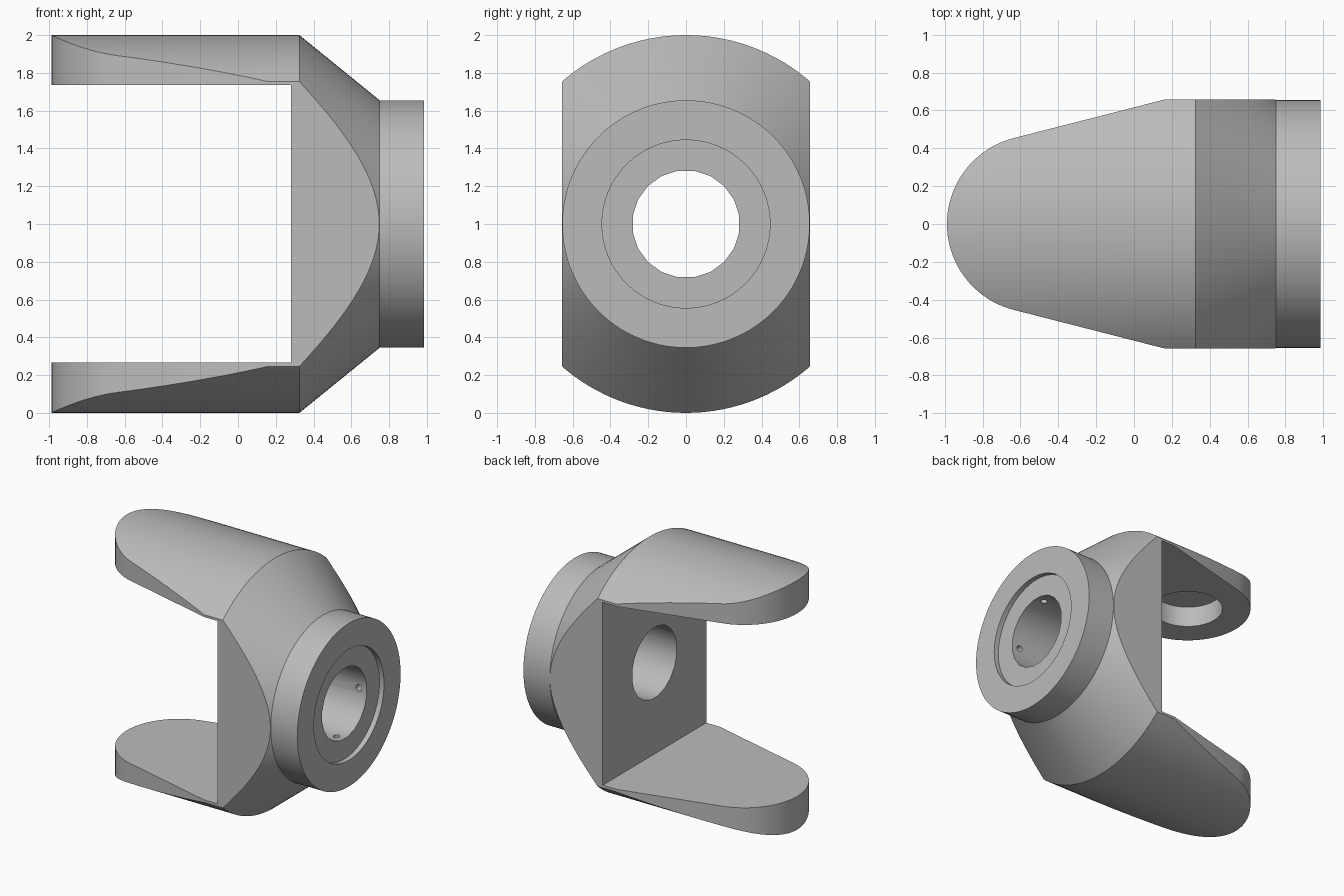
import bpy, bmesh, math
from mathutils import Matrix, Vector

if "Cube" in bpy.data.objects:
    bpy.data.objects.remove(bpy.data.objects["Cube"], do_unlink=True)

grey = bpy.data.materials.new("machined grey")
grey.use_nodes = True
grey.diffuse_color = (0.5, 0.5, 0.5, 1)
grey.node_tree.nodes["Principled BSDF"].inputs["Base Color"].default_value = (0.5, 0.5, 0.5, 1)

MID = 1.0          # height of the shaft axis
HALF_WIDTH = 0.657


def make_object(name, bm):
    bmesh.ops.recalc_face_normals(bm, faces=bm.faces)
    mesh = bpy.data.meshes.new(name)
    bm.to_mesh(mesh)
    bm.free()
    mesh.materials.append(grey)
    obj = bpy.data.objects.new(name, mesh)
    bpy.context.collection.objects.link(obj)
    return obj


def turned(name, profile, sides):
    """Solid of revolution about the shaft axis from (x, radius) points."""
    bm = bmesh.new()
    rings = []
    for x, r in profile:
        angles = [math.tau * i / sides for i in range(sides)]
        rings.append([bm.verts.new((x, r * math.cos(a), MID + r * math.sin(a))) for a in angles])
    for a, b in zip(rings, rings[1:]):
        for i in range(sides):
            j = (i + 1) % sides
            bm.faces.new((a[i], a[j], b[j], b[i]))
    bm.faces.new(rings[0])
    bm.faces.new(rings[-1])
    return make_object(name, bm)


def cylinder(name, centre, axis, radius, length, sides, spin=0):
    bm = bmesh.new()
    turn = Vector((0, 0, 1)).rotation_difference(Vector(axis)).to_matrix().to_4x4()
    bmesh.ops.create_cone(bm, cap_ends=True, segments=sides, radius1=radius, radius2=radius, depth=length,
                          matrix=Matrix.Translation(centre) @ turn @ Matrix.Rotation(spin, 4, "Z"))
    return make_object(name, bm)


def box(name, low, high):
    bm = bmesh.new()
    bmesh.ops.create_cube(bm, size=1)
    for v in bm.verts:
        v.co = [high[i] if v.co[i] > 0 else low[i] for i in range(3)]
    return make_object(name, bm)


def combine(target, tool, operation):
    """Apply a boolean and discard its tool."""
    tool.hide_render = True
    mod = target.modifiers.new(operation.lower(), "BOOLEAN")
    mod.operation, mod.solver, mod.object = operation, "EXACT", tool
    bpy.context.view_layer.objects.active = target
    bpy.ops.object.modifier_apply(modifier=mod.name)
    bpy.data.objects.remove(tool, do_unlink=True)


# Turned blank: drum, conical shoulder and flange
yoke = turned("yoke", [(-1.1, 1), (0.325, 1), (0.75, 0.655), (0.985, 0.655)], 128)

# Tapered plan with a rounded tip
tip_x, tip_r, taper = -0.52, 0.468, math.radians(14.4)
outline = [(1.2, -HALF_WIDTH), (1.2, HALF_WIDTH), (0.16, HALF_WIDTH)]
start, steps = math.pi / 2 + taper, 40
for i in range(steps + 1):
    a = start + (math.tau - 2 * start) * i / steps
    outline.append((tip_x + tip_r * math.cos(a), tip_r * math.sin(a)))
outline.append((0.16, -HALF_WIDTH))
bm = bmesh.new()
base = bm.faces.new([bm.verts.new((x, y, -0.2)) for x, y in outline])
extruded = bmesh.ops.extrude_face_region(bm, geom=[base])
bmesh.ops.translate(bm, vec=(0, 0, 2.4),
                    verts=[g for g in extruded["geom"] if isinstance(g, bmesh.types.BMVert)])
combine(yoke, make_object("plan_cutter", bm), "INTERSECT")

# Slot between the two arms
combine(yoke, box("slot_cutter", (-1.5, -1, 0.267), (0.28, 1, 1.735)), "DIFFERENCE")

# Shaft bore and shallow counterbore
combine(yoke, cylinder("bore_cutter", (0.6, 0, MID), (1, 0, 0), 0.285, 1.2, 20, math.pi / 20), "DIFFERENCE")
combine(yoke, cylinder("counterbore_cutter", (1.045, 0, MID), (1, 0, 0), 0.445, 0.2, 64), "DIFFERENCE")

# Blind pin socket under the upper arm
combine(yoke, cylinder("socket_cutter", (tip_x, 0, 1.8), (0, 0, 1), 0.26, 0.2, 48), "DIFFERENCE")

# Four small radial holes inside the bore
for axis in ((0, 1, 0), (0, -1, 0), (0, 0, 1), (0, 0, -1)):
    centre = Vector((0.875, 0, MID)) + Vector(axis) * 0.3
    combine(yoke, cylinder("radial_hole_cutter", centre, axis, 0.025, 0.16, 16), "DIFFERENCE")

# Smooth curved faces, keep edges crisp
bpy.ops.object.select_all(action="DESELECT")
yoke.select_set(True)
bpy.context.view_layer.objects.active = yoke
bpy.ops.object.shade_smooth_by_angle(angle=math.radians(25))
